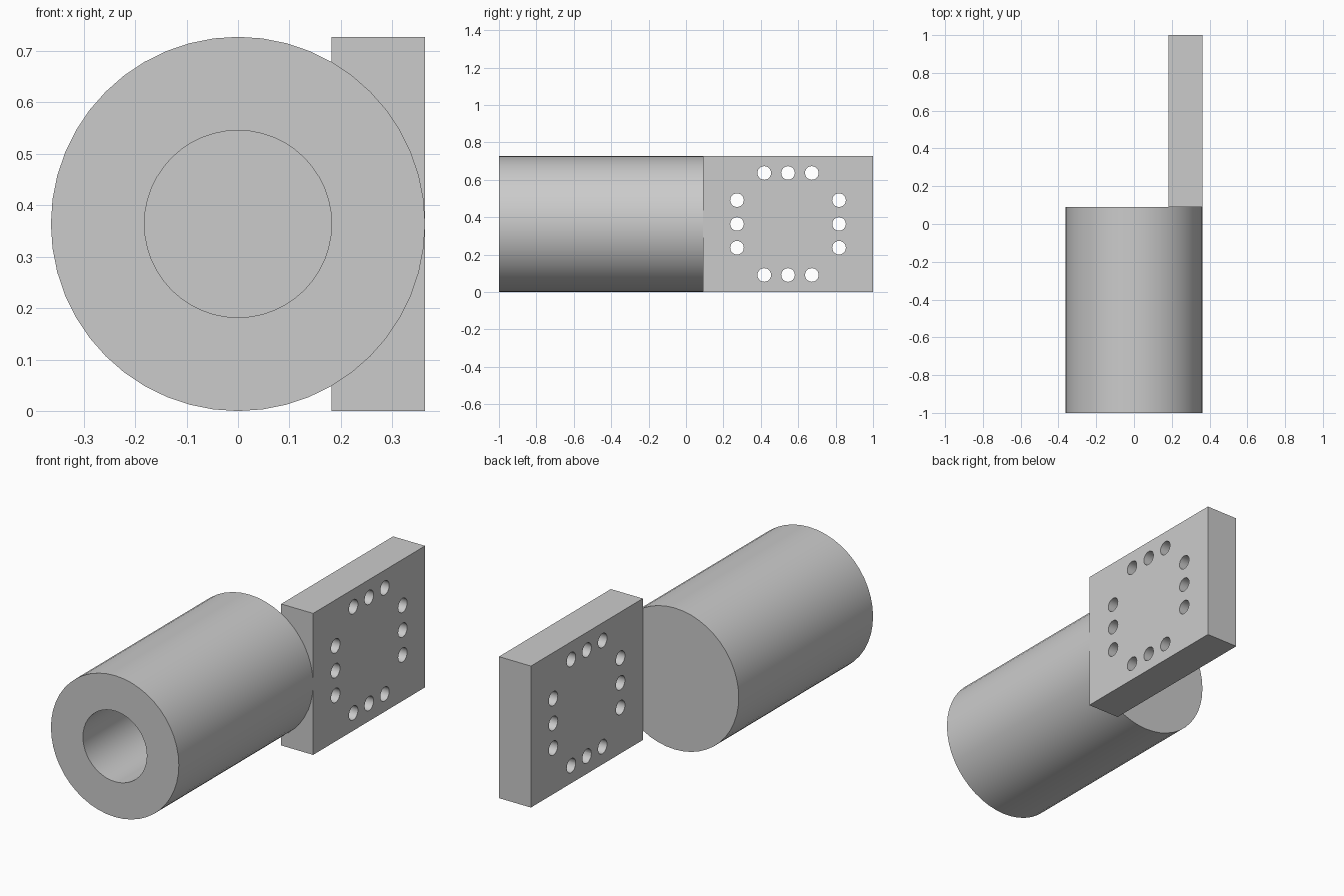
import bpy
from math import pi

cube = bpy.data.objects.get("Cube")
if cube:
    bpy.data.objects.remove(cube, do_unlink=True)

UNIT = 1 / 11            # design module: whole model is 22 modules long
RADIUS = 4 * UNIT
AXIS_Z = RADIUS

grey = bpy.data.materials.new("plain grey")
grey.use_nodes = True
COLOUR = (0.6, 0.6, 0.6, 1)
grey.diffuse_color = COLOUR
grey.node_tree.nodes["Principled BSDF"].inputs["Base Color"].default_value = COLOUR


def cylinder(name, radius, length, centre, rotation, sides):
    bpy.ops.mesh.primitive_cylinder_add(vertices=sides, radius=radius, depth=length,
                                        location=centre, rotation=rotation)
    obj = bpy.context.object
    obj.name = name
    obj.data.materials.append(grey)
    return obj


def cut(target, cutters):
    """Subtract the cutters, apply the result and remove them."""
    for cutter in cutters:
        cutter.hide_render = True
        mod = target.modifiers.new("cut", "BOOLEAN")
        mod.operation = "DIFFERENCE"
        mod.solver = "EXACT"
        mod.object = cutter
        bpy.context.view_layer.objects.active = target
        bpy.ops.object.modifier_apply(modifier=mod.name)
        bpy.data.objects.remove(cutter, do_unlink=True)


def smooth(obj):
    bpy.ops.object.select_all(action="DESELECT")
    obj.select_set(True)
    bpy.context.view_layer.objects.active = obj
    bpy.ops.object.shade_smooth_by_angle(angle=pi / 6)


# Barrel with a blind bore opening at the front
ALONG_Y = (pi / 2, 0, 0)
barrel = cylinder("barrel", RADIUS, 12 * UNIT, (0, -1 + 6 * UNIT, AXIS_Z), ALONG_Y, 48)
bore = cylinder("bore_cutter", RADIUS / 2, 20 * UNIT, (0, -1, AXIS_Z), ALONG_Y, 48)
cut(barrel, [bore])
smooth(barrel)

# Mounting plate standing behind the barrel on its left side
plate_x, plate_y = 3 * UNIT, 6 * UNIT
bpy.ops.mesh.primitive_cube_add(size=1, location=(plate_x, plate_y, AXIS_Z))
plate = bpy.context.object
plate.name = "mounting_plate"
plate.scale = (2 * UNIT, 10 * UNIT, 8 * UNIT)
bpy.ops.object.transform_apply(location=False, rotation=False, scale=True)
plate.data.materials.append(grey)

# Bolt holes: a row of three along each side of a square
holes = []
for side in (-3, 3):
    for step in (-1.4, 0, 1.4):
        for dy, dz in ((side, step), (step, side)):
            holes.append(cylinder("hole_cutter", 0.4 * UNIT, 4 * UNIT,
                                  (plate_x, plate_y + dy * UNIT, AXIS_Z + dz * UNIT),
                                  (0, pi / 2, 0), 24))
cut(plate, holes)
smooth(plate)
